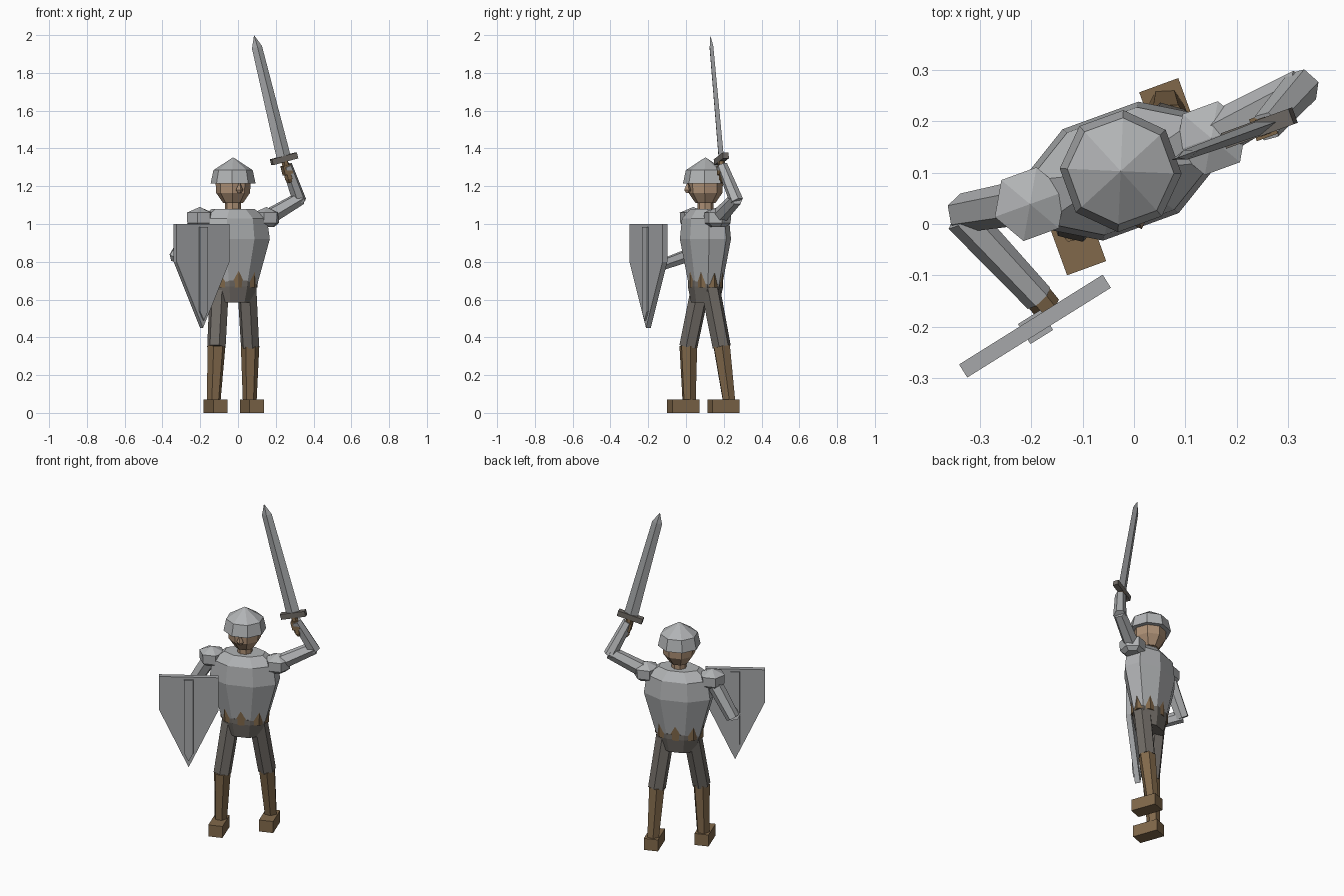
import bpy, bmesh, math
from mathutils import Matrix, Vector

if "Cube" in bpy.data.objects:
    bpy.data.objects.remove(bpy.data.objects["Cube"])


def material(name, r, g, b):
    m = bpy.data.materials.new(name)
    m.diffuse_color = (r, g, b, 1)
    m.use_nodes = True
    m.node_tree.nodes["Principled BSDF"].inputs["Base Color"].default_value = m.diffuse_color
    return m


steel = material("armour_steel", 0.44, 0.45, 0.46)
iron = material("weapon_steel", 0.38, 0.39, 0.40)
mail = material("dark_mail", 0.16, 0.145, 0.13)
leather = material("brown_leather", 0.22, 0.14, 0.07)
skin = material("skin", 0.42, 0.28, 0.18)

# The whole body is turned 20 degrees about its own centre
BODY = Matrix.Translation((-0.026, 0.103, 0)) @ Matrix.Rotation(math.radians(20), 4, 'Z')


def finish(bm, name, mat, matrix):
    bmesh.ops.remove_doubles(bm, verts=bm.verts, dist=1e-5)
    bmesh.ops.recalc_face_normals(bm, faces=bm.faces)
    mesh = bpy.data.meshes.new(name)
    bm.to_mesh(mesh)
    bm.free()
    mesh.materials.append(mat)
    ob = bpy.data.objects.new(name, mesh)
    ob.matrix_world = matrix
    bpy.context.collection.objects.link(ob)
    return ob


def loft(name, rings, mat, sides=8, phase=22.5, matrix=BODY):
    """Stack of polygons given as (z, rx, ry); zero radius makes a point."""
    bm = bmesh.new()
    loops = []
    for z, rx, ry in rings:
        angles = [math.radians(phase + 360 * i / sides) for i in range(sides)]
        loops.append([bm.verts.new((rx * math.cos(a), ry * math.sin(a), z)) for a in angles])
    for lo, hi in zip(loops, loops[1:]):
        for i in range(sides):
            j = (i + 1) % sides
            bm.faces.new((lo[i], lo[j], hi[j], hi[i]))
    if rings[0][1]:
        bm.faces.new(loops[0][::-1])
    if rings[-1][1]:
        bm.faces.new(loops[-1])
    return finish(bm, name, mat, matrix)


def limb(name, a, b, ra, rb, mat, sides=6):
    """Tapered rod between two points."""
    a, b = Vector(a), Vector(b)
    d = b - a
    m = Matrix.Translation(a) @ d.to_track_quat('Z', 'Y').to_matrix().to_4x4()
    return loft(name, [(0, ra, ra), (d.length, rb, rb)], mat, sides, 0, m)


def box(name, size, centre, mat, matrix=BODY):
    bm = bmesh.new()
    bmesh.ops.create_cube(bm, size=1, matrix=Matrix.Translation(centre) @ Matrix.Diagonal((*size, 1)))
    return finish(bm, name, mat, matrix)


def plate(name, outline, y0, y1, mat, matrix):
    """Outline in x, z extruded from y0 to y1."""
    bm = bmesh.new()
    f = bm.faces.new([bm.verts.new((x, y0, z)) for x, z in outline])
    ext = bmesh.ops.extrude_face_region(bm, geom=[f])
    bmesh.ops.translate(bm, vec=(0, y1 - y0, 0),
                        verts=[v for v in ext["geom"] if isinstance(v, bmesh.types.BMVert)])
    return finish(bm, name, mat, matrix)


# Torso, tunic hem and hips
loft("breastplate", [(z, 0.205 * s, 0.125 * s) for z, s in
                     ((0.68, 0.66), (0.92, 1.0), (1.03, 0.92), (1.08, 0.58))], steel)
loft("tunic_hem", [(0.665, 0.138, 0.086), (0.75, 0.142, 0.088)], leather, 8, 0)
loft("hips", [(0.585, 0.105, 0.072), (0.67, 0.132, 0.088), (0.70, 0.132, 0.088)], mail)

# Neck, head, nose and helmet
loft("neck", [(1.05, 0.042, 0.042), (1.13, 0.042, 0.042)], skin)
loft("head", [(1.11, 0.052, 0.052), (1.165, 0.09, 0.09), (1.25, 0.094, 0.094)], skin)
loft("nose", [(1.165, 0.01, 0.01), (1.18, 0.02, 0.02), (1.225, 0, 0)], skin, 4, 0,
     BODY @ Matrix.Translation((0, -0.1, 0)))
loft("helmet", [(1.215, 0.119, 0.119), (1.285, 0.104, 0.104), (1.353, 0, 0)], steel)

# Legs: side, knee y, ankle y, foot y
for side, s, knee, ankle, foot in (("left", -1, -0.055, -0.046, -0.079),
                                   ("right", 1, 0.05, 0.089, 0.056)):
    h = BODY @ Vector((s * 0.078, 0, 0.66))
    k = BODY @ Vector((s * 0.114, knee, 0.35))
    a = BODY @ Vector((s * 0.126, ankle, 0.05))
    limb(side + "_thigh", h, k, 0.052, 0.05, mail)
    limb(side + "_boot", k + Vector((0, 0, 0.005)), a, 0.049, 0.036, leather)
    box(side + "_foot", (0.081, 0.152, 0.07), (s * 0.127, foot, 0.035), leather)
    # Shoulder cap
    loft(side + "_shoulder", [(0.985, 0.045, 0.045), (1.005, 0.07, 0.07), (1.06, 0.073, 0.073), (1.09, 0, 0)],
         steel, 6, 0, BODY @ Matrix.Translation((s * 0.188, 0, 0)))

# Left arm, bent forward to the shield
limb("left_upper_arm", (-0.20, 0.045, 1.04), (-0.332, 0.022, 0.82), 0.045, 0.038, steel)
limb("left_forearm", (-0.335, 0.015, 0.835), (-0.185, -0.145, 0.778), 0.036, 0.03, steel)
limb("left_hand", (-0.19, -0.138, 0.78), (-0.168, -0.165, 0.77), 0.028, 0.028, leather)

# Right arm, raised with the sword
limb("right_upper_arm", (0.15, 0.168, 1.03), (0.328, 0.266, 1.135), 0.045, 0.037, steel)
limb("right_forearm", (0.327, 0.268, 1.12), (0.258, 0.19, 1.31), 0.037, 0.03, steel)

# Shield with central rib
SHIELD = Matrix.Translation((-0.193, -0.199, 0)) @ Matrix.Rotation(math.radians(32), 4, 'Z')
plate("shield", [(-0.165, 1.0), (-0.165, 0.8), (0, 0.45), (0.165, 0.8), (0.165, 1.0)],
      -0.015, 0.015, iron, SHIELD)
plate("shield_rib", [(-0.026, 0.985), (-0.026, 0.54), (0, 0.49), (0.026, 0.54), (0.026, 0.985)],
      -0.025, 0.021, iron, SHIELD)

# Sword, tilted inward in the plane of the body
SWORD = (Matrix.Translation((0.244, 0.187, 1.345)) @ Matrix.Rotation(math.radians(20), 4, 'Z')
         @ Matrix.Rotation(math.radians(-14.5), 4, 'Y'))
loft("blade", [(0, 0.04, 0.014), (0.61, 0.029, 0.01), (0.676, 0, 0)], iron, 4, 0, SWORD)
box("crossguard", (0.145, 0.032, 0.032), (0, 0, 0), mail, SWORD)
loft("grip", [(-0.13, 0.012, 0.012), (-0.11, 0.022, 0.022), (0, 0.018, 0.018)], leather, 6, 0, SWORD)
box("right_hand", (0.045, 0.045, 0.05), (0, 0, -0.06), leather, SWORD)
